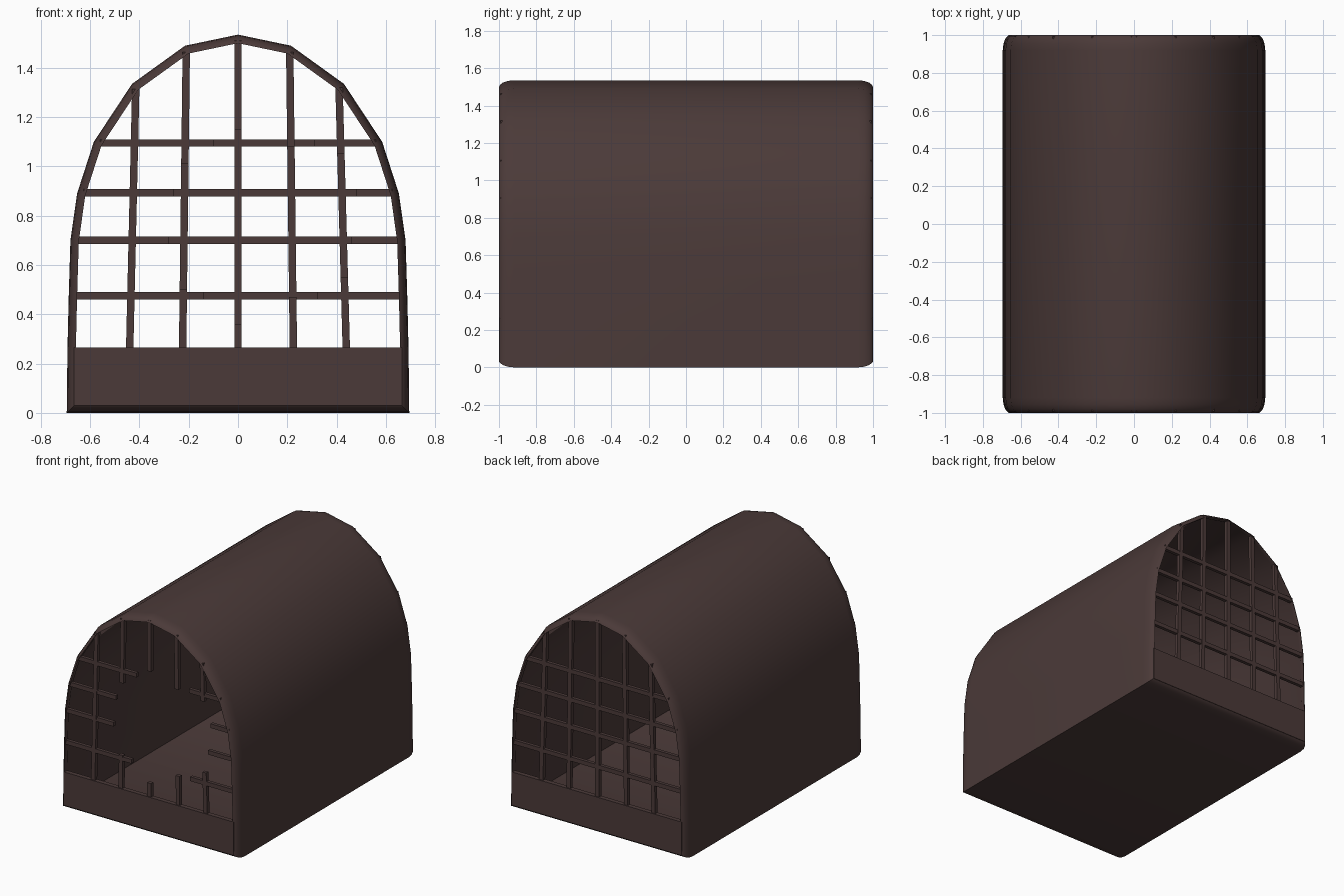
import bpy, bmesh, math
from mathutils import Vector

if "Cube" in bpy.data.objects:
    bpy.data.objects.remove(bpy.data.objects["Cube"])

mat = bpy.data.materials.new("dark brown")
mat.diffuse_color = (0.070, 0.042, 0.040, 1)
mat.use_nodes = True
mat.node_tree.nodes["Principled BSDF"].inputs["Base Color"].default_value = mat.diffuse_color

# Right half of the arch outline, bottom to top (x, z)
HALF = [(0.695, 0), (0.692, 0.26), (0.687, 0.47), (0.68, 0.70), (0.653, 0.89),
        (0.585, 1.10), (0.43, 1.335), (0.215, 1.49)]
OUTLINE = HALF + [(0, 1.535)] + [(-x, z) for x, z in reversed(HALF)]


def inset(points, d):
    """Offset a counter-clockwise outline inwards by d."""
    out, n = [], len(points)
    for i in range(n):
        p0, p, p1 = (Vector(points[(i + k) % n]) for k in (-1, 0, 1))
        a, b = (p - p0).normalized(), (p1 - p).normalized()
        na, nb = Vector((-a.y, a.x)), Vector((-b.y, b.x))
        q = p + (na + nb) * (d / (1 + na.dot(nb)))
        out.append((q.x, q.y))
    return out


def finish(bm, name, smooth=False):
    bmesh.ops.recalc_face_normals(bm, faces=bm.faces)
    me = bpy.data.meshes.new(name)
    bm.to_mesh(me)
    bm.free()
    ob = bpy.data.objects.new(name, me)
    bpy.context.collection.objects.link(ob)
    me.materials.append(mat)
    if smooth:
        bpy.context.view_layer.objects.active = ob
        ob.select_set(True)
        bpy.ops.object.shade_smooth_by_angle(angle=math.radians(32))
        ob.select_set(False)
    return ob


# Hollow arched shell with rounded ends: rings (y, inset) outside, then inside
half_rings = [(0.92, 0), (0.955, 0.004), (0.98, 0.013), (0.994, 0.024), (1.0, 0.034)]
rings = [(-y, d) for y, d in reversed(half_rings)] + half_rings
rings += [(0.97, 0.034), (0.95, 0.024), (-0.95, 0.024), (-0.97, 0.034)]
bm = bmesh.new()
loops = [[bm.verts.new((x, y, z)) for x, z in inset(OUTLINE, d)] for y, d in rings]
n = len(OUTLINE)
for r in range(len(loops)):
    a, b = loops[r], loops[(r + 1) % len(loops)]
    for i in range(n):
        j = (i + 1) % n
        bm.faces.new((a[i], a[j], b[j], b[i]))
finish(bm, "arched_shell", True)


def interp(v, pairs):
    for (a, fa), (b, fb) in zip(pairs, pairs[1:]):
        if a <= v <= b:
            return fa + (fb - fa) * (v - a) / (b - a)


RIM = inset(OUTLINE, 0.024)[:9]
def width_at(z): return interp(z, [(pz, px) for px, pz in RIM])
def top_at(x): return interp(abs(x), [(px, pz) for px, pz in reversed(RIM)])


def bar(bm, p, q, y, w=0.015, t=0.013):
    """Square bar from p to q (x, z) in the plane y."""
    p, q = Vector(p), Vector(q)
    d = (q - p).normalized()
    s = Vector((-d.y, d.x)) * w
    corners = [p + s, p - s, q - s, q + s]
    f = [bm.verts.new((c.x, y - t, c.y)) for c in corners]
    b = [bm.verts.new((c.x, y + t, c.y)) for c in corners]
    bm.faces.new(f)
    bm.faces.new(b[::-1])
    for i in range(4):
        j = (i + 1) % 4
        bm.faces.new((f[i], b[i], b[j], f[j]))


# Lattice lines: uprights (x bottom, x top), rails (z)
UPRIGHTS = [(-0.44, -0.415), (-0.225, -0.21), (0, 0), (0.225, 0.21), (0.44, 0.41)]
RAILS = [0.475, 0.70, 0.893, 1.095]
# Gaps of the broken front lattice
UP_GAPS = [None, (0.50, 1.01), (0.36, 1.15), (0.47, 1.08), (0.55, 1.05)]
RAIL_GAPS = [(-0.14, 0.32), (-0.28, 0.46), (-0.26, 0.48), (-0.10, 0.31)]


def lattice(name, y, up_gaps, rail_gaps):
    bm = bmesh.new()
    for (xb, xt), gap in zip(UPRIGHTS, up_gaps):
        z0, z1 = 0.24, top_at(xt)
        def at(z): return (xb + (xt - xb) * (z - z0) / (z1 - z0), z)
        spans = [(z0, gap[0]), (gap[1], z1)] if gap else [(z0, z1)]
        for a, b in spans:
            bar(bm, at(a), at(b), y)
    for z, gap in zip(RAILS, rail_gaps):
        w = width_at(z)
        spans = [(-w, gap[0]), (gap[1], w)] if gap else [(-w, w)]
        for a, b in spans:
            bar(bm, (a, z), (b, z), y, t=0.012)
    finish(bm, name)


lattice("broken_front_lattice", -0.98, UP_GAPS, RAIL_GAPS)
lattice("back_lattice", 0.98, [None] * 5, [None] * 4)

# Low solid panels closing the bottom of each end
for name, y in (("front_panel", -0.984), ("back_panel", 0.984)):
    bm = bmesh.new()
    bar(bm, (-0.665, 0.147), (0.665, 0.147), y, w=0.118, t=0.016)
    finish(bm, name)
